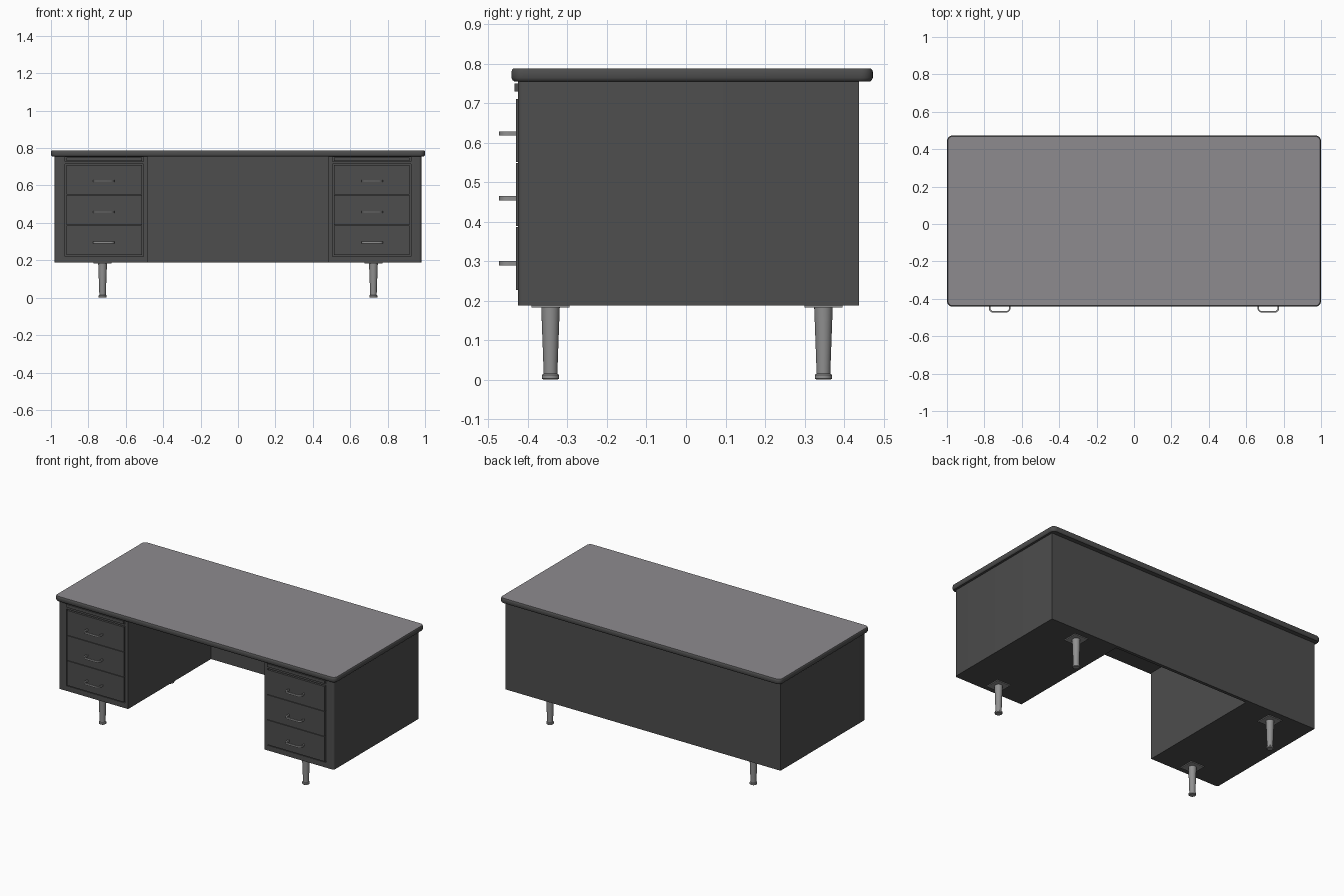
import bpy, bmesh, math
from mathutils import Vector

if "Cube" in bpy.data.objects:
    bpy.data.objects.remove(bpy.data.objects["Cube"])


def material(name, rgb):
    m = bpy.data.materials.new(name)
    m.diffuse_color = (*rgb, 1)
    m.use_nodes = True
    m.node_tree.nodes["Principled BSDF"].inputs["Base Color"].default_value = m.diffuse_color
    return m


BODY = material("charcoal_steel", (0.075, 0.075, 0.075))
TOP = material("grey_laminate", (0.27, 0.26, 0.275))
METAL = material("brushed_metal", (0.28, 0.28, 0.28))


def finish(bm, name, mats, smooth=True):
    bmesh.ops.recalc_face_normals(bm, faces=bm.faces)
    me = bpy.data.meshes.new(name)
    bm.to_mesh(me)
    bm.free()
    ob = bpy.data.objects.new(name, me)
    bpy.context.collection.objects.link(ob)
    for m in mats:
        me.materials.append(m)
    if smooth:
        bpy.ops.object.select_all(action='DESELECT')
        ob.select_set(True)
        bpy.context.view_layer.objects.active = ob
        bpy.ops.object.shade_smooth_by_angle(angle=math.radians(35))
    return ob


def box(name, lo, hi, mat, bevel=0.0, edge_rule=None):
    bm = bmesh.new()
    bmesh.ops.create_cube(bm, size=1)
    for v in bm.verts:
        v.co = Vector([(lo[i] + hi[i]) / 2 + v.co[i] * (hi[i] - lo[i]) for i in range(3)])
    if bevel:
        edges = [e for e in bm.edges if edge_rule is None or edge_rule(e)]
        bmesh.ops.bevel(bm, geom=edges, offset=bevel, segments=3, profile=0.5, affect='EDGES')
    return finish(bm, name, [mat], bool(bevel))


def loft(bm, rings):
    """Skin a list of closed rings of points and cap both ends."""
    rows = [[bm.verts.new(p) for p in r] for r in rings]
    n = len(rows[0])
    for a, b in zip(rows, rows[1:]):
        for i in range(n):
            bm.faces.new((a[i], a[(i + 1) % n], b[(i + 1) % n], b[i]))
    bm.faces.new(rows[0])
    bm.faces.new(rows[-1])


def rounded_rect(hx, hy, cy, r, z, seg=6):
    pts = []
    for k, (sx, sy) in enumerate([(1, 1), (-1, 1), (-1, -1), (1, -1)]):
        for i in range(seg + 1):
            a = math.pi / 2 * (k + i / seg)
            pts.append((sx * (hx - r) + r * math.cos(a), cy + sy * (hy - r) + r * math.sin(a), z))
    return pts


# Table top: rounded dark rim with a grey upper face
bm = bmesh.new()
profile = [(0.755, 0.007), (0.758, 0.003), (0.764, 0), (0.779, 0), (0.785, 0.002), (0.788, 0.005)]
loft(bm, [rounded_rect(1 - o, 0.4575 - o, 0.0155, 0.03 - o, z) for z, o in profile])
for f in bm.faces:
    f.material_index = int(f.calc_center_median().z > 0.7875)
finish(bm, "table_top", [BODY, TOP])

# Full-width back panel
box("back_panel", (-0.5, 0.418, 0.188), (0.5, 0.438, 0.756), BODY)


def handle(name, x, z):
    """Flat bow-shaped pull made by sweeping a small rectangle."""
    path = [(-0.052, -0.424), (-0.054, -0.445)]
    path += [(-0.036 - 0.018 * math.cos(a), -0.450 - 0.019 * math.sin(a))
             for a in (math.pi / 2 * i / 5 for i in range(6))]
    path += [(-px, py) for px, py in reversed(path)]
    pts = [Vector(p) for p in path]
    rings = []
    for i, p in enumerate(pts):
        d = (pts[min(i + 1, len(pts) - 1)] - pts[max(i - 1, 0)]).normalized()
        n = Vector((-d.y, d.x)) * 0.004
        rings.append([(x + p.x + s * n.x, p.y + s * n.y, z + t * 0.0055)
                      for s, t in ((1, 1), (1, -1), (-1, -1), (-1, 1))])
    bm = bmesh.new()
    loft(bm, rings)
    finish(bm, name, [METAL])


def leg(name, x, y):
    """Tapered round leg with a foot ring."""
    prof = [(0.0, 0.018), (0.003, 0.022), (0.012, 0.022), (0.015, 0.0175),
            (0.05, 0.0185), (0.184, 0.0235)]
    bm = bmesh.new()
    loft(bm, [[(x + r * math.cos(a), y + r * math.sin(a), z)
               for a in (2 * math.pi * i / 24 for i in range(24))] for z, r in prof])
    finish(bm, name, [METAL])
    box(name + "_plate", (x - 0.048, y - 0.048, 0.183), (x + 0.048, y + 0.048, 0.1885), METAL)


for side, s in (("left", -1), ("right", 1)):
    def span(a, b):
        return sorted((s * a, s * b))

    # Pedestal case, outer front edge rounded, openings cut for the drawers
    x0, x1 = span(0.485, 0.98)
    case = box(side + "_pedestal", (x0, -0.425, 0.188), (x1, 0.438, 0.756), BODY, 0.012,
               lambda e: all(v.co.y < -0.4 and v.co.x * s > 0.9 for v in e.verts))
    o0, o1 = span(0.506, 0.924)
    for z0, z1 in ((0.221, 0.715), (0.727, 0.7525)):
        cut = box("cutter", (o0, -0.5, z0), (o1, -0.405, z1), BODY)
        cut.hide_render = True
        mod = case.modifiers.new("opening", 'BOOLEAN')
        mod.operation, mod.solver, mod.object = 'DIFFERENCE', 'EXACT', cut
        bpy.context.view_layer.objects.active = case
        bpy.ops.object.modifier_apply(modifier=mod.name)
        bpy.data.objects.remove(cut, do_unlink=True)

    # Writing slide above the drawers
    d0, d1 = span(0.512, 0.918)
    box(side + "_writing_slide", (d0, -0.434, 0.730), (d1, -0.40, 0.750), BODY)

    # Three drawers with pulls
    for i in range(3):
        z = 0.227 + i * 0.162
        box(f"{side}_drawer_{i + 1}", (d0, -0.430, z), (d1, -0.40, z + 0.159), BODY)
        handle(f"{side}_handle_{i + 1}", s * 0.718, 0.295 + i * 0.164)

    # Legs
    leg(side + "_front_leg", s * 0.724, -0.343)
    leg(side + "_back_leg", s * 0.724, 0.348)
